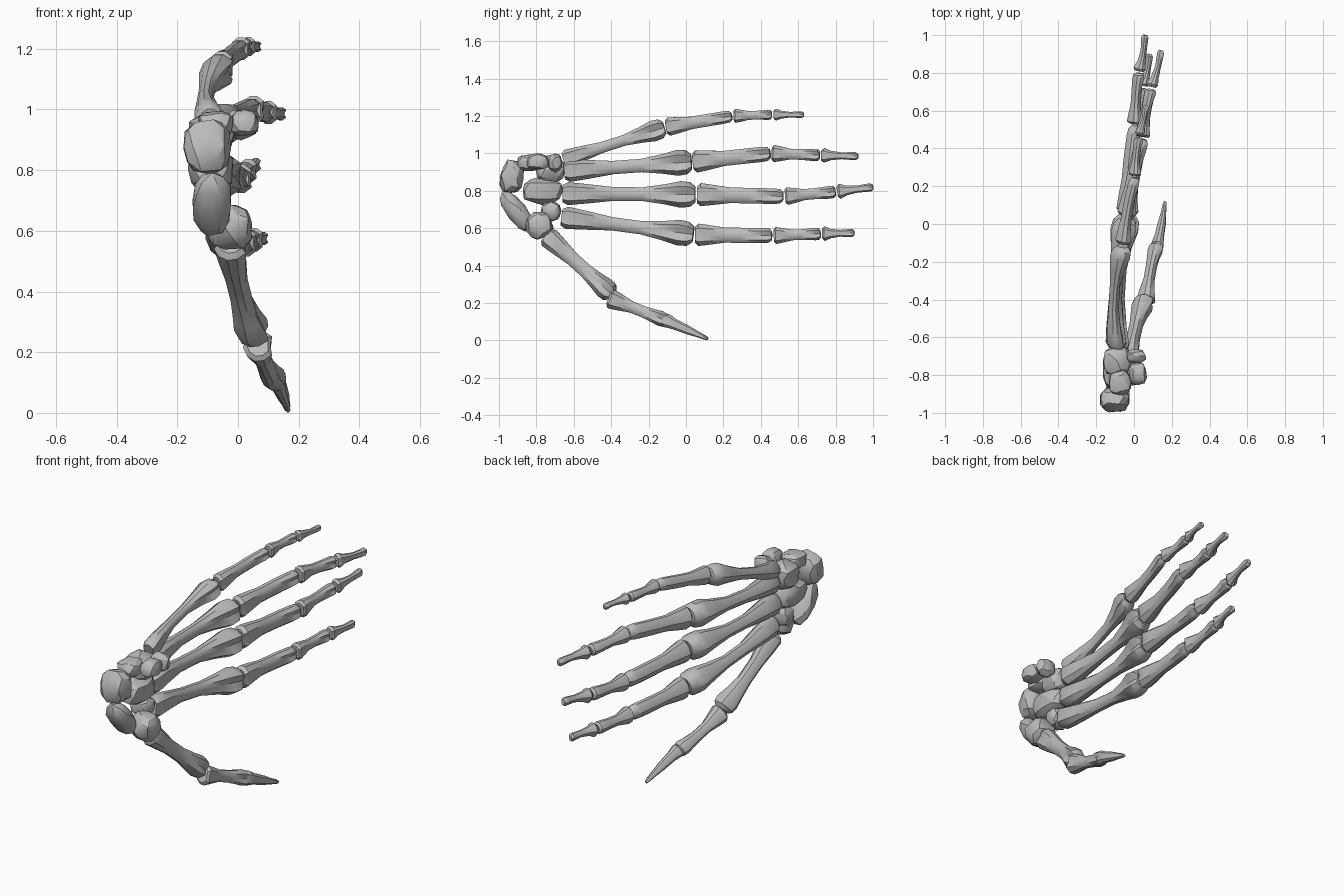
import bpy, bmesh, math, random
from mathutils import Vector, Matrix

random.seed(4)
cube = bpy.data.objects.get("Cube")
if cube:
    bpy.data.objects.remove(cube, do_unlink=True)

mat = bpy.data.materials.new("bone_grey")
mat.use_nodes = True
grey = (0.5, 0.5, 0.5, 1)
mat.diffuse_color = grey
mat.node_tree.nodes["Principled BSDF"].inputs["Base Color"].default_value = grey


def finish(name, bm, angle):
    bmesh.ops.recalc_face_normals(bm, faces=bm.faces)
    me = bpy.data.meshes.new(name)
    bm.to_mesh(me)
    bm.free()
    me.materials.append(mat)
    ob = bpy.data.objects.new(name, me)
    bpy.context.collection.objects.link(ob)
    bpy.ops.object.select_all(action='DESELECT')
    ob.select_set(True)
    bpy.context.view_layer.objects.active = ob
    bpy.ops.object.shade_smooth_by_angle(angle=math.radians(angle))
    return ob


# Rows along a bone: position, then weights of base, shaft and head width
SHAFT = [(0, .75, 0, 0), (.04, 1, 0, 0), (.17, .65, .35, 0), (.38, 0, 1, 0),
         (.6, 0, 1, 0), (.77, 0, .5, .5), (.89, 0, 0, 1), (.96, 0, 0, .93), (1, 0, 0, .6)]
TIP = [(0, .75, 0, 0), (.07, 1, 0, 0), (.25, .35, .65, 0), (.55, 0, 1, 0),
       (.78, 0, .3, .7), (.93, 0, 0, 1), (1, 0, 0, .6)]
SIDES = 10


def bone(name, start, end, widths, bow=.012, depth=.9, rows=SHAFT):
    """Loft a bone from start to end; its palm side faces +x."""
    p, q = Vector(start), Vector(end)
    along = (q - p).normalized()
    palm = Vector((1, 0, 0))
    palm = (palm - along * palm.dot(along)).normalized()
    side = along.cross(palm)
    bm = bmesh.new()
    rings = []
    for t, a, b, c in rows:
        r = (a * widths[0] + b * widths[1] + c * widths[2]) / 2
        centre = p.lerp(q, t) - palm * bow * math.sin(math.pi * t)
        ring = []
        for k in range(SIDES):
            ang = 2 * math.pi * k / SIDES
            u, v = math.cos(ang), math.sin(ang)
            if u > 0:                       # flatter palm side
                u *= .85
            if k == 0:                      # groove between the knuckle bumps
                u *= 1 - .4 * c - .2 * a
            if k == SIDES // 2:             # ridge along the back
                u *= 1.08
            if k in (1, SIDES - 1):         # knuckle bumps
                u *= 1 + .25 * c + .15 * a
            ring.append(bm.verts.new(centre + palm * u * r * depth + side * v * r))
        rings.append(ring)
    for lo, hi in zip(rings, rings[1:]):
        for k in range(SIDES):
            j = (k + 1) % SIDES
            bm.faces.new((lo[k], lo[j], hi[j], hi[k]))
    bm.faces.new(rings[0])
    bm.faces.new(rings[-1])
    return finish(name, bm, 34)


# Each finger: joints at the metacarpal base, knuckle, two joints and the tip
FINGERS = {
    "little": ([(-.09, -.66, .965), (-.055, -.11, 1.14), (.01, .25, 1.2),
                (.03, .465, 1.207), (.065, .63, 1.207)], .82),
    "ring": ([(-.085, -.655, .905), (-.035, .035, .955), (.05, .455, 1.0),
              (.095, .72, .99), (.145, .92, .985)], 1),
    "middle": ([(-.085, -.665, .785), (-.035, .055, .78), (.01, .525, .77),
                (.03, .805, .795), (.06, 1.0, .82)], 1.03),
    "index": ([(-.07, -.67, .66), (-.02, .045, .565), (.025, .465, .56),
               (.05, .725, .57), (.085, .9, .575)], 1),
}
PARTS = [("metacarpal", (.125, .075, .145), .03, .92, SHAFT),
         ("proximal_phalanx", (.125, .085, .085), .008, .85, SHAFT),
         ("middle_phalanx", (.095, .06, .07), .006, .9, SHAFT),
         ("distal_phalanx", (.08, .038, .045), -.006, .85, TIP)]

for finger, (joints, scale) in FINGERS.items():
    for i, (part, w, bow, depth, rows) in enumerate(PARTS):
        a, b = Vector(joints[i]), Vector(joints[i + 1])
        gap = (b - a).normalized() * .006
        end = b if i == 3 else b - gap
        bone(f"{finger}_{part}", a + gap, end, [x * scale for x in w], bow, depth, rows)

# Thumb
bone("thumb_metacarpal", (-.02, -.745, .56), (.06, -.395, .245), (.12, .08, .12), .012, .95)
bone("thumb_proximal_phalanx", (.07, -.41, .225), (.125, -.105, .105), (.11, .065, .085), .008, .95)
bone("thumb_distal_phalanx", (.125, -.125, .115), (.165, .118, .008), (.08, .05, .025), -.004, .9, TIP)


def carpal(name, centre, size, tilt=0):
    """Rounded, irregular wrist pebble."""
    bm = bmesh.new()
    bmesh.ops.create_icosphere(bm, subdivisions=2, radius=1)
    for v in bm.verts:
        box = [math.copysign(abs(c) ** .75, c) * random.uniform(.86, 1.04) for c in v.co]
        v.co = Vector(c * s / 2 for c, s in zip(box, size))
    bmesh.ops.transform(bm, verts=bm.verts,
                        matrix=Matrix.Translation(centre) @ Matrix.Rotation(tilt, 4, 'X'))
    finish(name, bm, 24)


# Wrist
carpal("lunate", (-.1, -.93, .875), (.165, .135, .19), -.15)
carpal("triquetrum", (-.075, -.84, .95), (.13, .14, .1))
carpal("pisiform", (.02, -.79, .955), (.1, .13, .09))
carpal("hamate", (-.09, -.725, .915), (.16, .16, .15))
carpal("hamate_hook", (.01, -.7, .95), (.11, .08, .1))
carpal("capitate", (-.09, -.77, .8), (.16, .23, .15))
carpal("scaphoid", (-.085, -.905, .69), (.13, .11, .26), .67)
carpal("trapezium", (-.025, -.785, .615), (.16, .15, .15), .4)
carpal("trapezoid", (-.085, -.72, .69), (.13, .11, .11))
